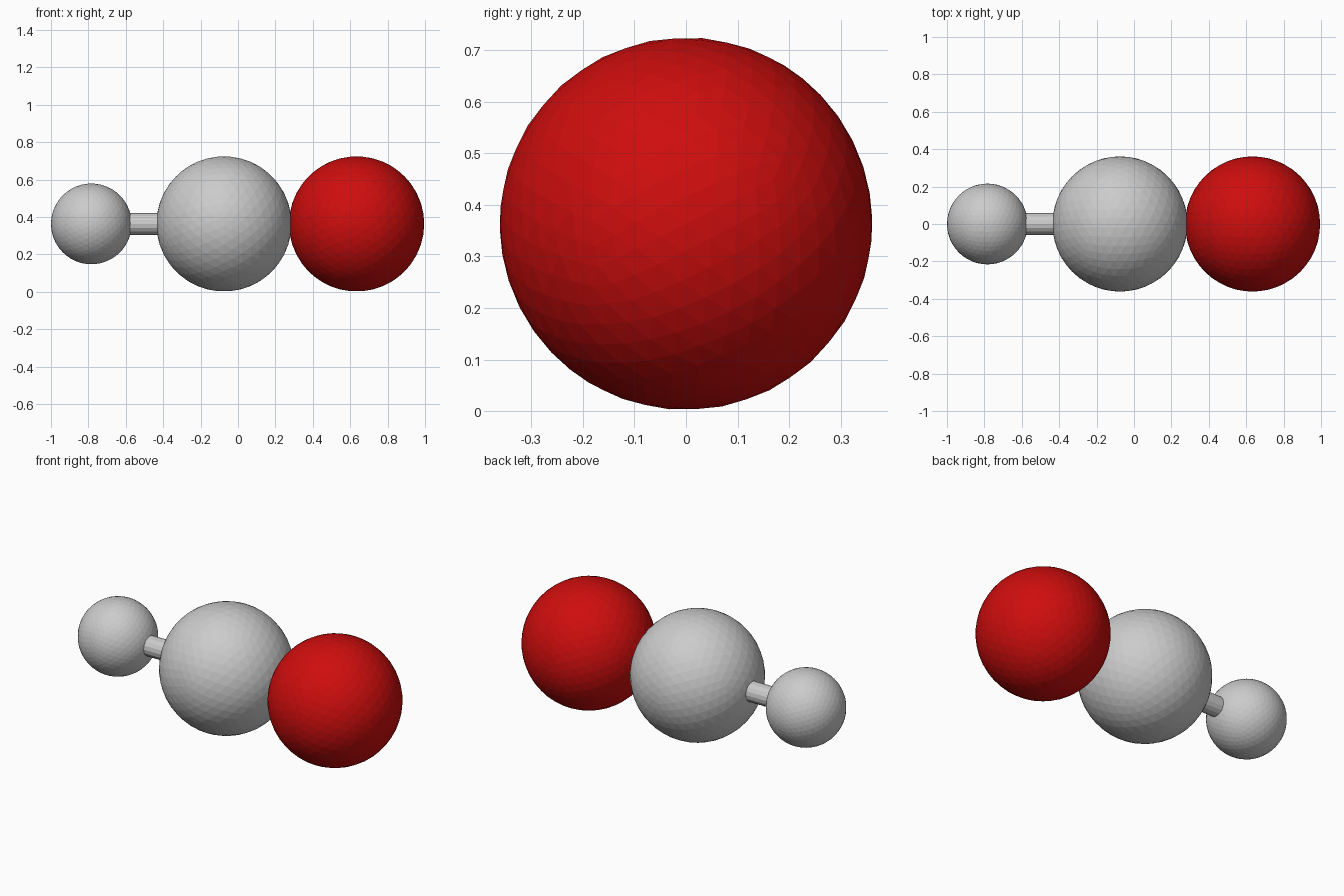
import bpy
import math
from mathutils import Matrix

if "Cube" in bpy.data.objects:
    bpy.data.objects.remove(bpy.data.objects["Cube"])


def make_material(name, color):
    mat = bpy.data.materials.new(name)
    mat.use_nodes = True
    mat.diffuse_color = color
    mat.node_tree.nodes["Principled BSDF"].inputs["Base Color"].default_value = color
    return mat


grey = make_material("light_grey", (0.6, 0.6, 0.6, 1))
red = make_material("bright_red", (0.62, 0.004, 0.004, 1))

AXIS_Z = 0.3635
# Turns the icosphere so an edge midpoint sits on every axis
ALIGN = Matrix.Rotation(math.pi / 2, 4, "Z") @ Matrix.Rotation(math.atan(0.618034), 4, "Y")


def ball(name, x, radius, mat):
    bpy.ops.mesh.primitive_ico_sphere_add(subdivisions=4, radius=radius)
    obj = bpy.context.object
    obj.name = name
    obj.data.transform(ALIGN)
    obj.location = (x, 0, AXIS_Z)
    obj.data.materials.append(mat)


def rod(name, x1, x2, radius, mat):
    bpy.ops.mesh.primitive_cylinder_add(
        vertices=16, radius=radius, depth=x2 - x1,
        location=((x1 + x2) / 2, 0, AXIS_Z), rotation=(0, math.pi / 2, 0))
    obj = bpy.context.object
    obj.name = name
    obj.data.materials.append(mat)


# Three balls in a row
SMALL_X, MIDDLE_X, RED_X = -0.784, -0.075, 0.634
ball("small_ball", SMALL_X, 0.216, grey)
ball("middle_ball", MIDDLE_X, 0.3615, grey)
ball("red_ball", RED_X, 0.3615, red)

# Rod joining the small and middle balls
rod("connecting_rod", SMALL_X, MIDDLE_X, 0.058, grey)
